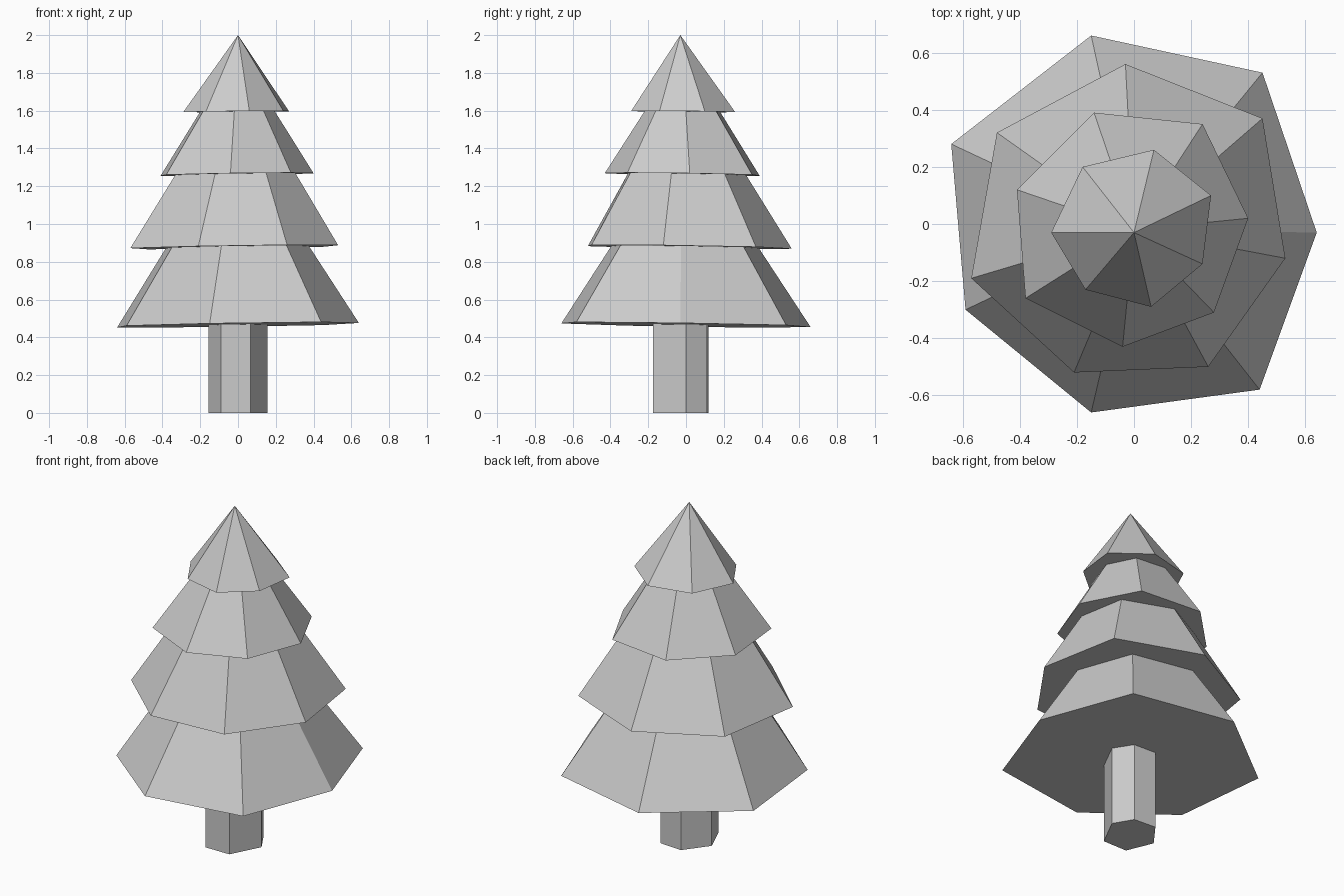
import bpy
import bmesh
from mathutils import Vector

cube = bpy.data.objects.get("Cube")
if cube:
    bpy.data.objects.remove(cube, do_unlink=True)

# One plain grey for the whole tree
grey = bpy.data.materials.new("plain_grey")
grey.use_nodes = True
colour = (0.6, 0.6, 0.6, 1)
grey.diffuse_color = colour
grey.node_tree.nodes["Principled BSDF"].inputs["Base Color"].default_value = colour

TIP = Vector((0, -0.03, 2))
AXIS = Vector((0, -0.02))


def tilted(outline, height, tilt):
    """Lift a flat outline to a height, leaning slightly to the back right."""
    return [Vector((x, y, height + tilt * (x - y))) for x, y in outline]


def loft(name, lower, upper):
    """Flat-shaded solid between two rings; a single upper point makes a cone."""
    bm = bmesh.new()
    bottom = [bm.verts.new(p) for p in lower]
    top = [bm.verts.new(p) for p in upper]
    bm.faces.new(bottom)
    count = len(bottom)
    for i in range(count):
        j = (i + 1) % count
        if len(top) == 1:
            bm.faces.new((bottom[i], bottom[j], top[0]))
        else:
            bm.faces.new((bottom[i], bottom[j], top[j], top[i]))
    if len(top) > 1:
        bm.faces.new(top)
    bmesh.ops.recalc_face_normals(bm, faces=bm.faces[:])
    mesh = bpy.data.meshes.new(name)
    bm.to_mesh(mesh)
    bm.free()
    mesh.materials.append(grey)
    obj = bpy.data.objects.new(name, mesh)
    bpy.context.collection.objects.link(obj)
    return obj


def shrink(outline, ratio):
    """Scale an outline towards the trunk axis."""
    return [AXIS.lerp(Vector(p), ratio) for p in outline]


# Uneven hand-cut trunk
trunk = [(.155, 0), (.09, .11), (-.05, .12), (-.155, -.02), (-.09, -.175), (.065, -.175)]
loft("trunk", tilted(trunk, 0, 0), tilted(trunk, .5, 0))

# Branch tiers: name, rim height, top height, taper, rim outline
tiers = [
    ("lower_branches", .466, .9, .57,
     [(-.15, .66), (.45, .53), (.64, -.03), (.44, -.58), (-.15, -.66), (-.59, -.3), (-.64, .28)]),
    ("middle_branches", .878, 1.29, .55,
     [(-.03, .56), (.45, .37), (.53, -.12), (.26, -.5), (-.21, -.52), (-.57, -.19), (-.48, .32)]),
    ("upper_branches", 1.263, 1.62, .45,
     [(-.14, .39), (.24, .35), (.4, .02), (.28, -.31), (-.04, -.43), (-.38, -.26), (-.41, .12)]),
]
for name, rim, crown, taper, outline in tiers:
    loft(name, tilted(outline, rim, .015), tilted(shrink(outline, taper), crown, 0))

# Pointed treetop
treetop = [(-.18, .2), (.07, .26), (.27, .1), (.24, -.14), (.06, -.29), (-.17, -.23), (-.29, -.03)]
loft("treetop", tilted(treetop, 1.595, .01), [TIP])
